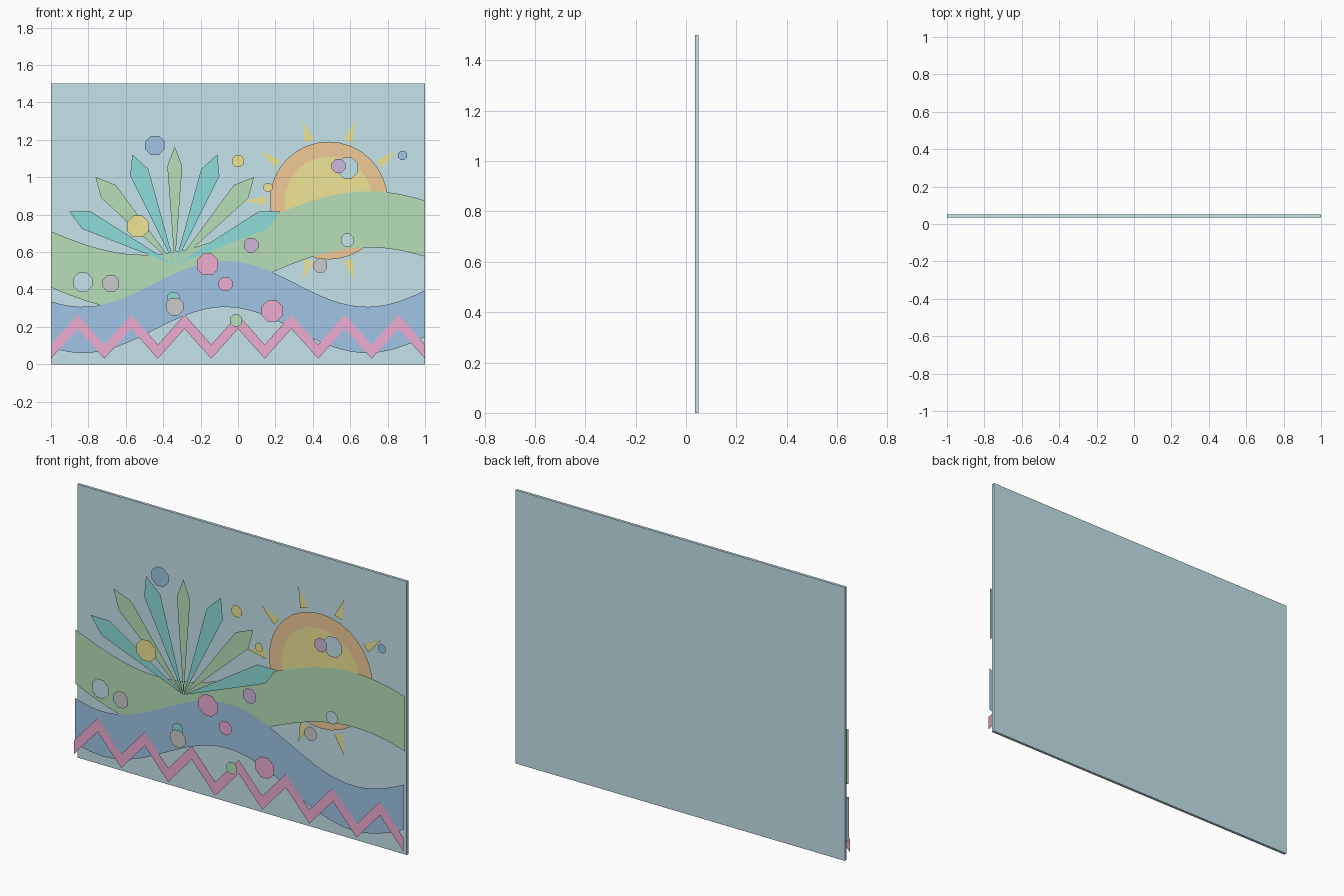
import bpy
from math import sin, cos, pi, radians

if "Cube" in bpy.data.objects:
    bpy.data.objects.remove(bpy.data.objects["Cube"])

COLORS = {
    "sky": (0.55, 0.77, 0.83), "green": (0.47, 0.74, 0.48), "blue": (0.35, 0.56, 0.78),
    "pink": (0.85, 0.42, 0.64), "orange": (0.87, 0.59, 0.31), "yellow": (0.86, 0.78, 0.30),
    "teal": (0.27, 0.72, 0.70), "purple": (0.63, 0.47, 0.72), "white": (0.85, 0.85, 0.85),
}
MATS = {}
for key, rgb in COLORS.items():
    MATS[key] = bpy.data.materials.new(key)
    MATS[key].diffuse_color = (*rgb, 1)


def flat(name, color, y, verts, faces):
    """Flat painted sheet from (x, z) points, facing -y."""
    me = bpy.data.meshes.new(name)
    me.from_pydata([(x, y, z) for x, z in verts], [], faces)
    me.materials.append(MATS[color])
    ob = bpy.data.objects.new(name, me)
    bpy.context.collection.objects.link(ob)
    return ob


def polygon(name, color, y, pts):
    return flat(name, color, y, pts, [list(range(len(pts)))])


def disc(name, color, y, cx, cz, r, n, turn=0.0):
    pts = [(cx + r * cos(turn + 2 * pi * i / n), cz + r * sin(turn + 2 * pi * i / n))
           for i in range(n)]
    return polygon(name, color, y, pts)


def band(name, color, y, height, steps, bottom):
    """Ribbon across the panel whose lower edge is bottom(i, x)."""
    verts = []
    for i in range(steps + 1):
        x = -1 + 2 * i / steps
        z = bottom(i, x)
        verts += [(x, z), (x, z + height)]
    faces = [(2 * i, 2 * i + 2, 2 * i + 3, 2 * i + 1) for i in range(steps)]
    return flat(name, color, y, verts, faces)


# Backing panel
bpy.ops.mesh.primitive_cube_add(size=1, location=(0, 0.0425, 0.75))
panel = bpy.context.object
panel.name = "panel"
panel.scale = (2, 0.015, 1.5)
bpy.ops.object.transform_apply(location=False, rotation=False, scale=True)
panel.data.materials.append(MATS["sky"])

# Sun with ten rays
SX, SZ = 0.485, 0.875
disc("sun_ring", "orange", 0.026, SX, SZ, 0.315, 32)
disc("sun_core", "yellow", 0.022, SX, SZ, 0.235, 32)
for k in range(10):
    a = radians(36 * k)
    c, s = cos(a), sin(a)
    pts = [(0.335, -0.025), (0.45, 0), (0.335, 0.025)]
    polygon(f"sun_ray_{k}", "yellow", 0.029,
            [(SX + r * c - t * s, SZ + r * s + t * c) for r, t in pts])

# Hill, river and zigzag border
band("hill", "green", 0.018, 0.30, 40,
     lambda i, x: 0.455 + 0.17 * cos(pi * (x - 0.7) / 1.2))
band("river", "blue", 0.013, 0.247, 40,
     lambda i, x: 0.183 + 0.123 * cos(pi * (x + 0.07) / 0.76))
band("zigzag", "pink", 0.007, 0.075, 14, lambda i, x: 0.19 if i % 2 else 0.03)

# Fan of seven leaves
for k in range(7):
    a = radians(27 + 21 * k)
    c, s = cos(a), sin(a)
    w = 0.04 if k == 3 else 0.052
    pts = [(0, 0), (0.53, -w), (0.634, 0), (0.53, w)]
    polygon(f"leaf_{k}", "green" if k % 2 else "teal", 0.01,
            [(-0.338 + r * c - t * s, 0.53 + r * s + t * c) for r, t in pts])

# Scattered eight-sided dots: colour, x, z, radius, y
DOTS = [
    ("blue", -0.445, 1.17, 0.056, -0.042), ("yellow", -0.535, 0.737, 0.062, -0.033),
    ("yellow", 0.0, 1.087, 0.034, -0.012), ("yellow", 0.16, 0.945, 0.026, -0.046),
    ("blue", 0.88, 1.117, 0.026, -0.01), ("purple", 0.537, 1.06, 0.04, -0.05),
    ("sky", 0.587, 1.05, 0.06, -0.015), ("sky", 0.585, 0.664, 0.037, -0.022),
    ("white", 0.44, 0.528, 0.04, 0.0), ("purple", 0.07, 0.637, 0.042, 0.0),
    ("pink", -0.163, 0.534, 0.062, -0.028), ("pink", -0.067, 0.43, 0.04, -0.015),
    ("sky", -0.83, 0.44, 0.055, -0.01), ("white", -0.68, 0.432, 0.048, -0.044),
    ("teal", -0.345, 0.355, 0.035, -0.03), ("white", -0.338, 0.308, 0.051, -0.04),
    ("pink", 0.183, 0.285, 0.061, -0.03), ("green", -0.01, 0.235, 0.035, -0.04),
]
for k, (color, x, z, r, y) in enumerate(DOTS):
    disc(f"dot_{k}", color, y, x, z, r, 8, pi / 8)

for m in bpy.data.materials:
    if m.users and not m.is_grease_pencil:
        m.use_nodes = True
        m.node_tree.nodes["Principled BSDF"].inputs["Base Color"].default_value = m.diffuse_color
